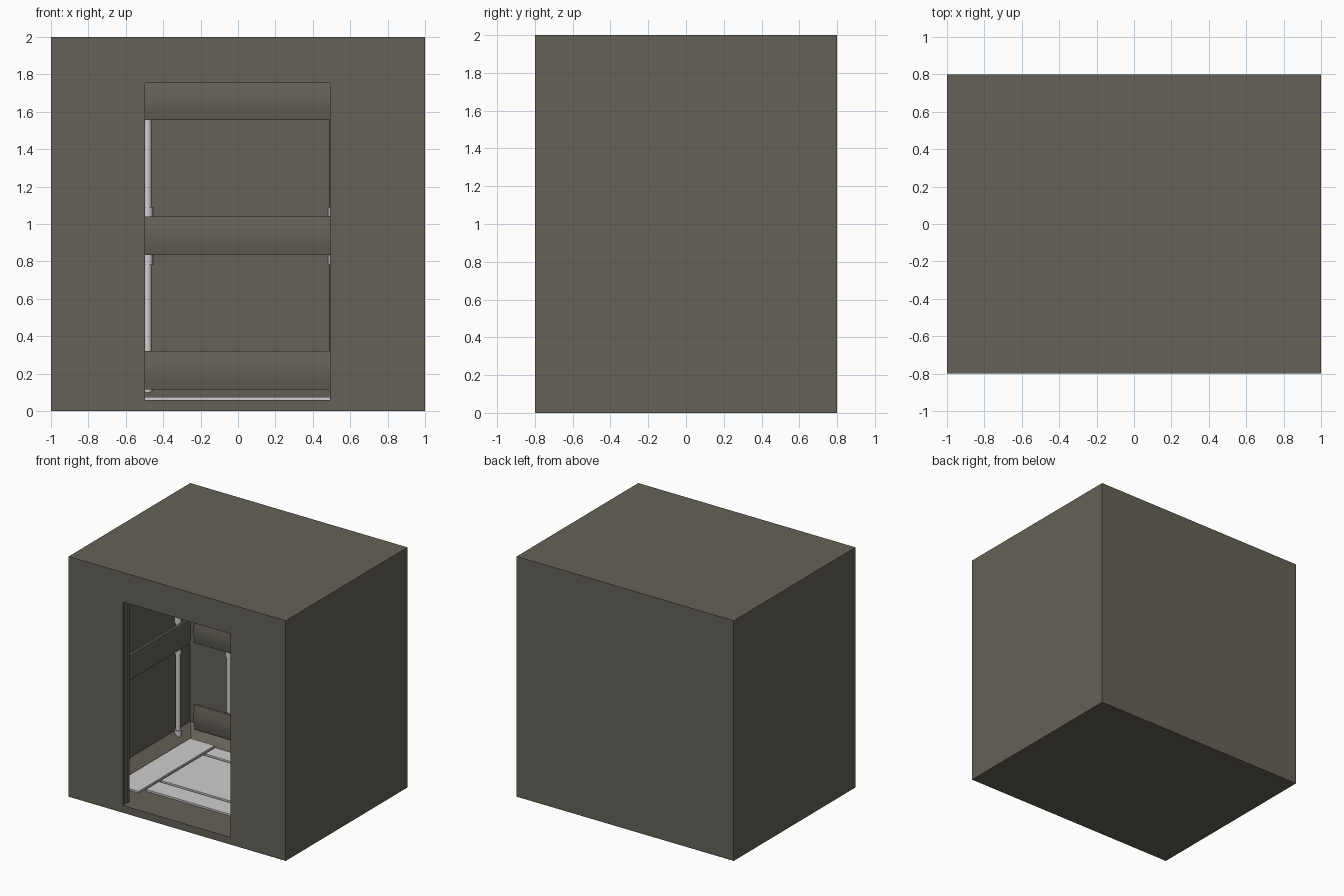
import bpy, bmesh, math
from mathutils import Matrix

cube = bpy.data.objects.get("Cube")
if cube:
    bpy.data.objects.remove(cube, do_unlink=True)


def material(name, rgb):
    m = bpy.data.materials.new(name)
    m.use_nodes = True
    m.diffuse_color = (*rgb, 1)
    m.node_tree.nodes["Principled BSDF"].inputs["Base Color"].default_value = (*rgb, 1)
    return m


olive = material("olive grey", (0.127, 0.12, 0.096))
light = material("light grey", (0.62, 0.62, 0.62))


def finish(name, bm, mat):
    bmesh.ops.recalc_face_normals(bm, faces=bm.faces)
    me = bpy.data.meshes.new(name)
    bm.to_mesh(me)
    bm.free()
    me.materials.append(mat)
    ob = bpy.data.objects.new(name, me)
    bpy.context.collection.objects.link(ob)
    return ob


def loft(name, rings, mat):
    """Closed solid through matching rings of points."""
    bm = bmesh.new()
    loops = [[bm.verts.new(p) for p in r] for r in rings]
    n = len(loops[0])
    for a, b in zip(loops, loops[1:]):
        for i in range(n):
            j = (i + 1) % n
            bm.faces.new((a[i], a[j], b[j], b[i]))
    bm.faces.new(loops[0])
    bm.faces.new(loops[-1])
    return finish(name, bm, mat)


def rect(x, y0, y1, z, x0=None):
    left = -x if x0 is None else x0
    return [(left, y0, z), (x, y0, z), (x, y1, z), (left, y1, z)]


def box(name, x0, x1, y0, y1, z0, z1, mat):
    return loft(name, [rect(x1, y0, y1, z0, x0), rect(x1, y0, y1, z1, x0)], mat)


def smooth(ob):
    bpy.ops.object.select_all(action='DESELECT')
    ob.select_set(True)
    bpy.context.view_layer.objects.active = ob
    bpy.ops.object.shade_smooth_by_angle(angle=math.radians(35))


# Cabin shell: a block with the room, doorway and door slots cut out
FLOOR, TOP = 0.06, 1.755
shell = box("cabin_shell", -1, 1, -0.8, 0.8, 0, 2, olive)
cutters = [
    loft("room_cutter", [rect(0.76, -0.72, 0.47, FLOOR), rect(0.86, -0.72, 0.6, 0.13),
                         rect(0.86, -0.72, 0.6, 1.9)], olive),
    box("doorway_cutter", -0.497, 0.492, -0.9, -0.6, FLOOR, TOP, olive),
    box("slot_cutter", -0.53, 0.53, -0.775, -0.75, FLOOR, TOP, olive),
]
bpy.context.view_layer.objects.active = shell
for c in cutters:
    c.hide_render = True
    mod = shell.modifiers.new(c.name, 'BOOLEAN')
    mod.operation = 'DIFFERENCE'
    mod.solver = 'EXACT'
    mod.object = c
    bpy.ops.object.modifier_apply(modifier=mod.name)
for c in cutters:
    bpy.data.objects.remove(c, do_unlink=True)

# Floor plates
for side, s in (("left", 1), ("right", -1)):
    x0, x1 = sorted((s * 0.53, s * 0.755))
    box(side + "_floor_plate", x0, x1, -0.55, 0.45, FLOOR - 0.01, 0.075, light)
for name, y0, y1 in (("front", -0.49, -0.32), ("middle", -0.295, 0.26), ("back", 0.285, 0.42)):
    box(name + "_floor_plate", -0.505, 0.505, y0, y1, FLOOR - 0.01, 0.075, light)

# Gently bowed padded rails; local -y faces the room
BOW = [(0, 0), (-0.022, 0), (-0.032, 0.05), (-0.036, 0.1),
       (-0.032, 0.15), (-0.022, 0.205), (0, 0.205)]


def rail(name, half, z, place):
    ob = loft(name, [[(x, y, h + z) for y, h in BOW] for x in (-half, half)], olive)
    ob.data.transform(place)
    smooth(ob)


LEVELS = {"lower": 0.115, "middle": 0.835, "upper": 1.555}
for level, z in LEVELS.items():
    rail(level + "_back_rail", 0.77, z, Matrix.Translation((0, 0.55, 0)))
    if level != "lower":
        for side, s in (("left", 1), ("right", -1)):
            turn = Matrix.Rotation(-s * math.pi / 2, 4, 'Z')
            rail(f"{level}_{side}_rail", 0.49, z, Matrix.Translation((s * 0.81, 0, 0)) @ turn)


# Upright poles with collars
def pole(name, x, y):
    bm = bmesh.new()
    parts = [(0.02, 0.09, 1.8), (0.028, 0.09, 0.145), (0.028, 0.78, 0.84),
             (0.028, 1.035, 1.09), (0.028, 1.75, 1.8)]
    for r, z0, z1 in parts:
        bmesh.ops.create_cone(bm, cap_ends=True, segments=16, radius1=r, radius2=r,
                              depth=z1 - z0, matrix=Matrix.Translation((x, y, (z0 + z1) / 2)))
    smooth(finish(name, bm, light))


pole("back_left_pole", 0.51, 0.572)
pole("back_right_pole", -0.483, 0.572)
for side, s in (("left", 1), ("right", -1)):
    for end, y in (("rear", 0.4), ("front", -0.4)):
        pole(f"{side}_{end}_pole", s * 0.832, y)
